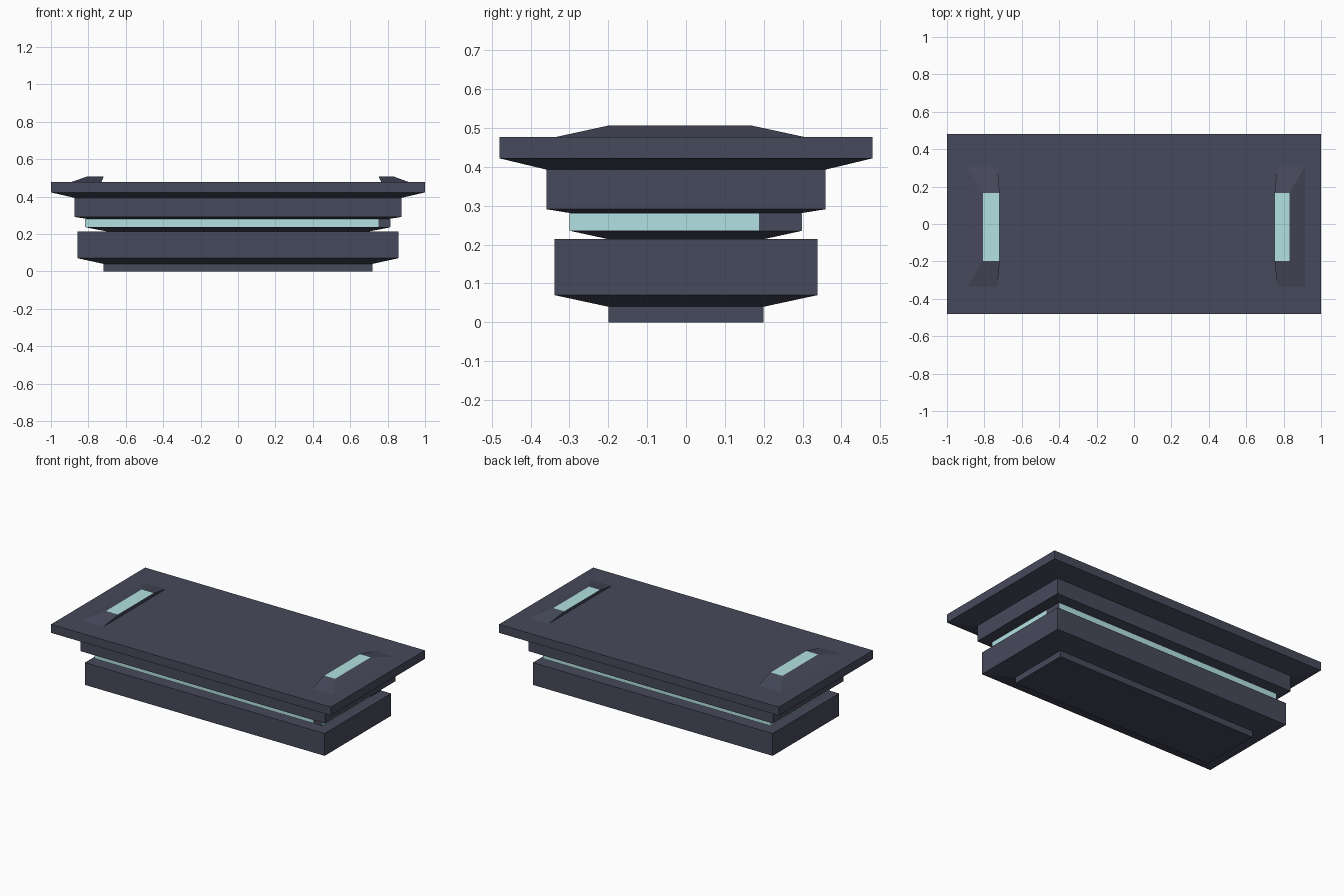
import bpy, bmesh

if "Cube" in bpy.data.objects:
    bpy.data.objects.remove(bpy.data.objects["Cube"])


def material(name, color):
    m = bpy.data.materials.new(name)
    m.diffuse_color = (*color, 1)
    m.use_nodes = True
    m.node_tree.nodes["Principled BSDF"].inputs["Base Color"].default_value = m.diffuse_color
    return m


DARK = material("dark_slate", (0.062, 0.067, 0.105))
GLOW = material("pale_cyan", (0.45, 0.75, 0.76))


def loft(name, rings, mat, cap_bottom=False, cap_top=False, top_mat=None):
    """Stack rectangular rings (x0, x1, y0, y1, z) into a flat-faced shell."""
    bm = bmesh.new()
    loops = [[bm.verts.new(p) for p in ((x0, y0, z), (x1, y0, z), (x1, y1, z), (x0, y1, z))]
             for x0, x1, y0, y1, z in rings]
    for a, b in zip(loops, loops[1:]):
        for i in range(4):
            j = (i + 1) % 4
            bm.faces.new((a[i], a[j], b[j], b[i]))
    if cap_bottom:
        bm.faces.new(loops[0][::-1])
    if cap_top:
        top = bm.faces.new(loops[-1])
        top.material_index = 1 if top_mat else 0
    me = bpy.data.meshes.new(name)
    bm.to_mesh(me)
    bm.free()
    me.materials.append(mat)
    if top_mat:
        me.materials.append(top_mat)
    ob = bpy.data.objects.new(name, me)
    bpy.context.collection.objects.link(ob)
    return ob


def centred(profile):
    return [(-hx, hx, -hy, hy, z) for hx, hy, z in profile]


def box(name, x0, x1, y0, y1, z0, z1, mat):
    return loft(name, [(x0, x1, y0, y1, z0), (x0, x1, y0, y1, z1)], mat, True, True)


# Foot and lower block, with its exposed upper ledge
loft("lower_block", centred([(0.72, 0.2, 0), (0.72, 0.2, 0.04), (0.857, 0.339, 0.07),
                             (0.857, 0.339, 0.214), (0.705, 0.2, 0.214)]), DARK, cap_bottom=True)

# Recessed neck that carries the light strips
loft("neck", centred([(0.705, 0.2, 0.214), (0.813, 0.297, 0.235), (0.813, 0.297, 0.281)]), DARK)

# Upper block and overhanging table top
loft("upper_block", centred([(0.813, 0.297, 0.281), (0.875, 0.359, 0.291),
                             (0.875, 0.359, 0.393)]), DARK)
loft("table_top", centred([(0.875, 0.359, 0.393), (1.0, 0.48, 0.422),
                           (1.0, 0.48, 0.477)]), DARK, cap_top=True)

# Light strips around the neck; front and right ones stop short of the corner
Z = (0.236, 0.28)
box("front_light_strip", -0.817, 0.75, -0.3, -0.296, *Z, GLOW)
box("back_light_strip", -0.813, 0.813, 0.296, 0.299, *Z, GLOW)
box("left_light_strip", -0.817, -0.812, -0.3, 0.299, *Z, GLOW)
box("right_light_strip", 0.812, 0.815, -0.3, 0.188, *Z, GLOW)

# Raised lamps on the top: sloped outside, undercut inside, lit upper face
loft("left_lamp", [(-0.893, -0.73, -0.335, 0.305, 0.477),
                   (-0.806, -0.718, -0.197, 0.166, 0.507)], DARK, cap_top=True, top_mat=GLOW)
loft("right_lamp", [(0.766, 0.913, -0.335, 0.305, 0.477),
                    (0.752, 0.832, -0.197, 0.166, 0.507)], DARK, cap_top=True, top_mat=GLOW)
